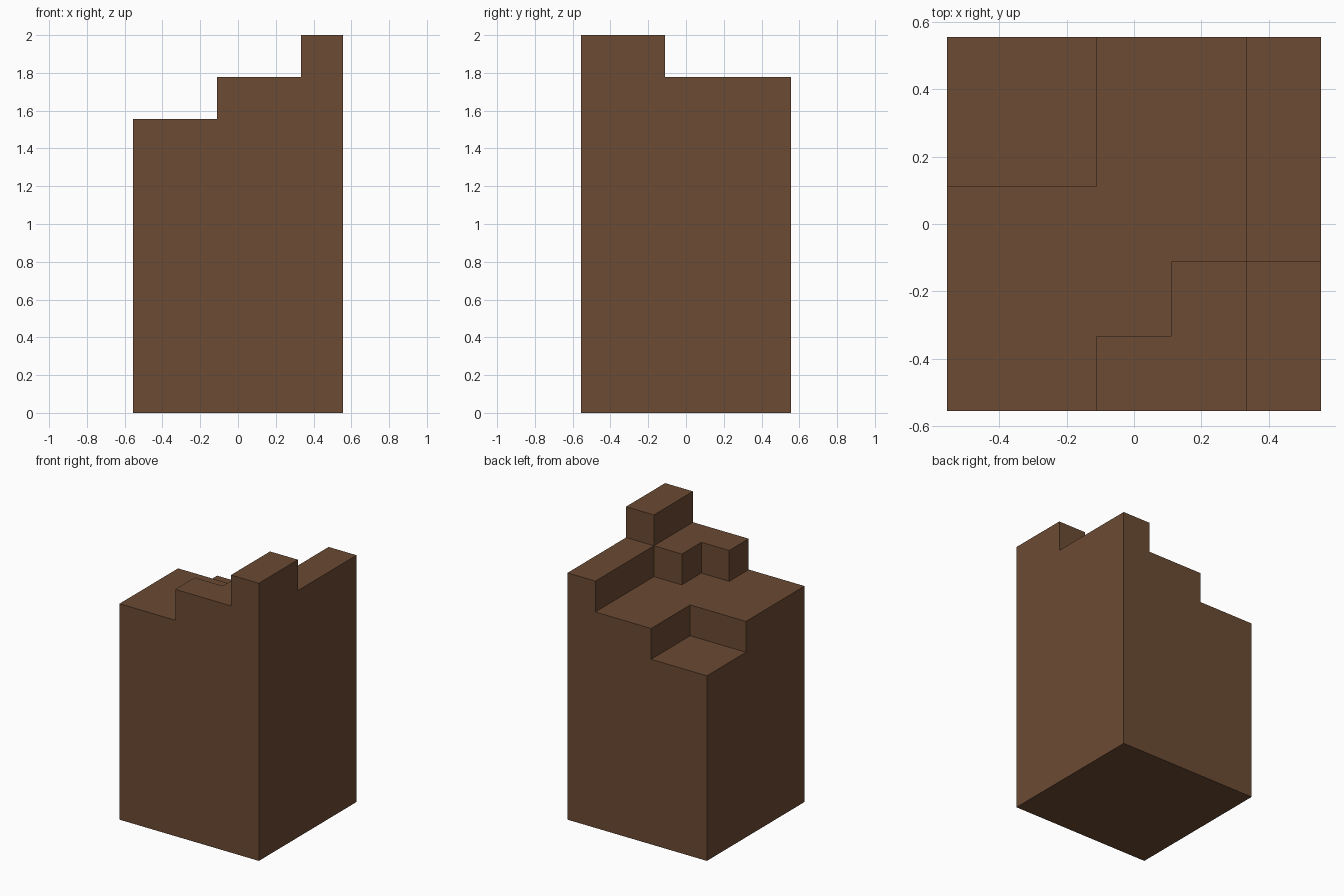
import bpy
import bmesh

cube = bpy.data.objects.get("Cube")
if cube:
    bpy.data.objects.remove(cube, do_unlink=True)

CELL = 2 / 9          # one step of the block
HALF = 2.5 * CELL     # footprint is five steps wide
BASE = 6 * CELL       # height of the lowest ledge

# Earth brown material
brown = bpy.data.materials.new("earth_brown")
brown.use_nodes = True
colour = (0.147, 0.069, 0.033, 1)
brown.diffuse_color = colour
brown.node_tree.nodes["Principled BSDF"].inputs["Base Color"].default_value = colour

# Base block, cut into a grid of square columns
bm = bmesh.new()
bmesh.ops.create_cube(bm, size=1)
for v in bm.verts:
    v.co = (v.co.x * 2 * HALF, v.co.y * 2 * HALF, (v.co.z + 0.5) * BASE)
for axis in range(2):
    for i in range(1, 5):
        point, normal = [0, 0, 0], [0, 0, 0]
        point[axis] = i * CELL - HALF
        normal[axis] = 1
        bmesh.ops.bisect_plane(bm, geom=bm.verts[:] + bm.edges[:] + bm.faces[:],
                               plane_co=point, plane_no=normal)


# Rules for the columns (column, row) that each tier raises by one step
def all_but_back_corner(i, j):
    return not (i < 2 and j > 2)


def side_strip_and_front_steps(i, j):
    return i == 4 or (i == 3 and j < 2) or (i == 2 and j == 0)


def front_peak(i, j):
    return i == 4 and j < 2


level = BASE
for rule in (all_but_back_corner, side_strip_and_front_steps, front_peak):
    region = []
    for f in bm.faces:
        c = f.calc_center_median()
        cell = int((c.x + HALF) / CELL), int((c.y + HALF) / CELL)
        if abs(c.z - level) < 0.01 and rule(*cell):
            region.append(f)
    out = bmesh.ops.extrude_face_region(bm, geom=region)["geom"]
    raised = [g for g in out if isinstance(g, bmesh.types.BMVert)]
    bmesh.ops.translate(bm, verts=raised, vec=(0, 0, CELL))
    covered = [f for f in region if f.is_valid]
    if covered:
        bmesh.ops.delete(bm, geom=covered, context="FACES")
    level += CELL

# Merge the flat areas into clean faces
bmesh.ops.recalc_face_normals(bm, faces=bm.faces[:])
bmesh.ops.dissolve_limit(bm, angle_limit=0.01, verts=bm.verts[:], edges=bm.edges[:])

mesh = bpy.data.meshes.new("stepped_block")
bm.to_mesh(mesh)
bm.free()
mesh.materials.append(brown)
block = bpy.data.objects.new("stepped_block", mesh)
bpy.context.collection.objects.link(block)
